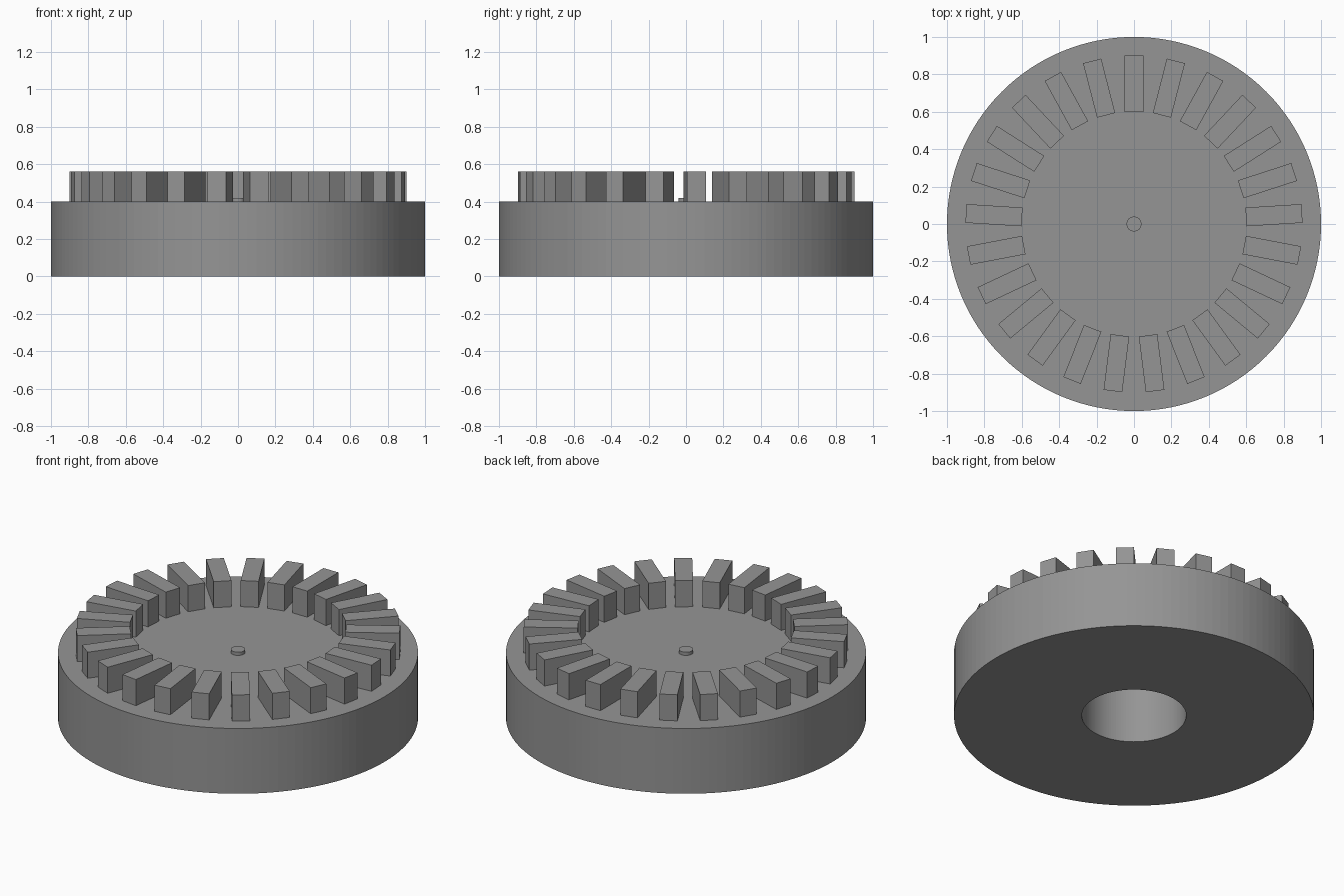
import bpy, bmesh, math
from mathutils import Matrix

if "Cube" in bpy.data.objects:
    bpy.data.objects.remove(bpy.data.objects["Cube"])

TEETH = 25
SEGMENTS = 128

# Dark grey for every part
dark_grey = bpy.data.materials.new("dark_grey")
dark_grey.diffuse_color = (0.3, 0.3, 0.3, 1)
dark_grey.use_nodes = True
dark_grey.node_tree.nodes["Principled BSDF"].inputs["Base Color"].default_value = dark_grey.diffuse_color


def add_object(name, bm):
    bmesh.ops.recalc_face_normals(bm, faces=bm.faces)
    mesh = bpy.data.meshes.new(name)
    bm.to_mesh(mesh)
    bm.free()
    mesh.materials.append(dark_grey)
    obj = bpy.data.objects.new(name, mesh)
    bpy.context.collection.objects.link(obj)
    return obj


def turned(name, profile, segments):
    """Revolve an (r, z) profile around z and cap both open ends."""
    bm = bmesh.new()
    rings = []
    for r, z in profile:
        rings.append([bm.verts.new((r * math.cos(2 * math.pi * i / segments),
                                    r * math.sin(2 * math.pi * i / segments), z))
                      for i in range(segments)])
    for a, b in zip(rings, rings[1:]):
        for i in range(segments):
            j = (i + 1) % segments
            bm.faces.new((a[i], a[j], b[j], b[i]))
    bm.faces.new(rings[0])
    bm.faces.new(rings[-1])
    return add_object(name, bm)


def tooth(name, angle):
    bm = bmesh.new()
    bmesh.ops.create_cube(bm, size=1, matrix=(
        Matrix.Rotation(angle, 4, 'Z')
        @ Matrix.Translation((0.75, 0, 0.48))
        @ Matrix.Diagonal((0.30, 0.10, 0.16, 1))))
    return add_object(name, bm)


# Disc body with a round blind hole in the underside
turned("disc_body", [(0.29, 0.36), (0.29, 0), (1, 0), (1, 0.4)], SEGMENTS)

# Small pin in the middle of the top face
turned("centre_pin", [(0.04, 0.39), (0.04, 0.42)], 32)

# Ring of upright radial teeth
for i in range(TEETH):
    tooth(f"tooth_{i + 1:02d}", math.pi / 2 + i * 2 * math.pi / TEETH)
